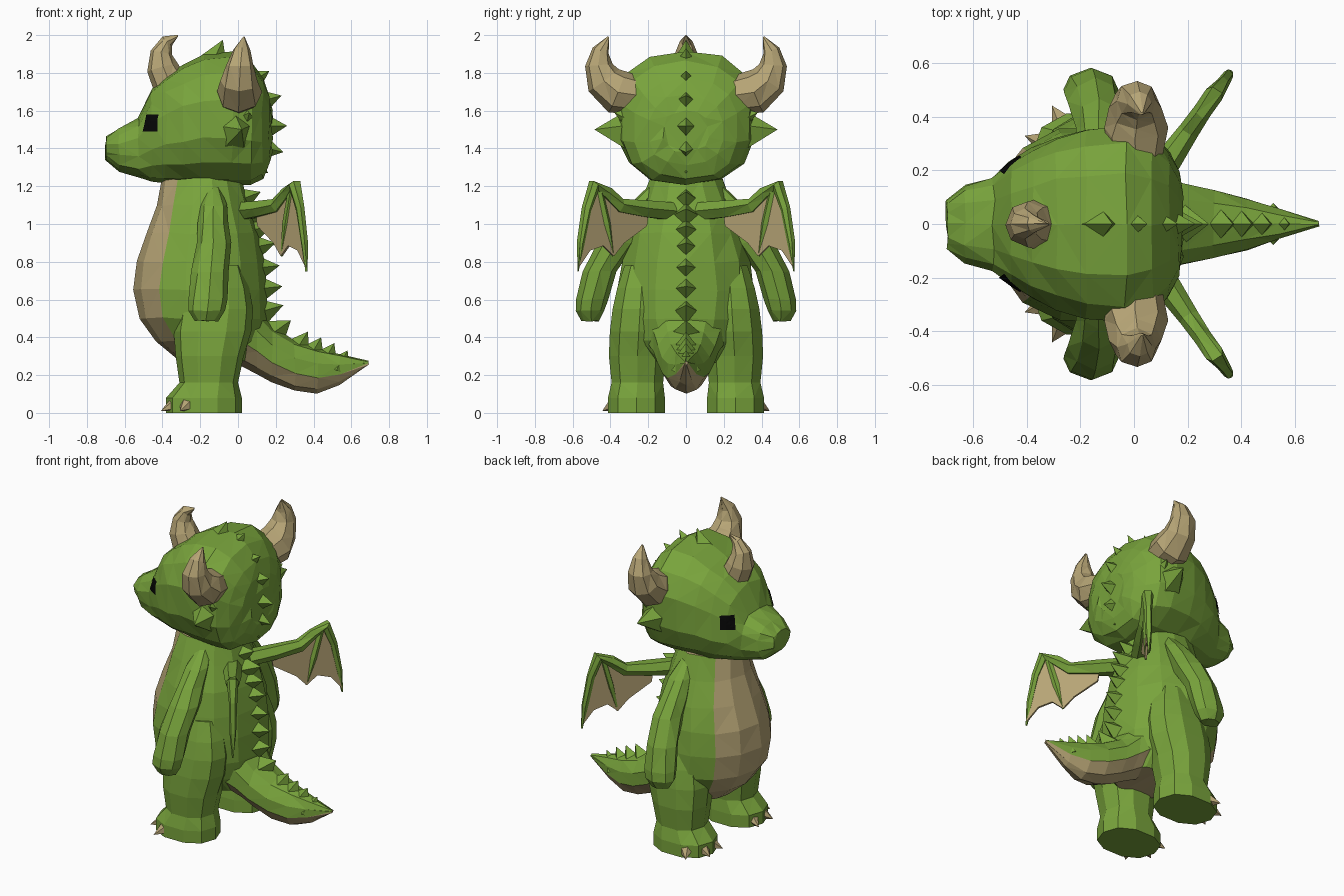
import bpy, bmesh, math, random
from mathutils import Vector as V
from mathutils.bvhtree import BVHTree

if "Cube" in bpy.data.objects:
    bpy.data.objects.remove(bpy.data.objects["Cube"])

random.seed(4)


def material(name, rgb):
    m = bpy.data.materials.new(name)
    m.diffuse_color = (*rgb, 1)
    m.use_nodes = True
    m.node_tree.nodes["Principled BSDF"].inputs["Base Color"].default_value = m.diffuse_color
    return m


GREEN = material("leaf green", (0.19, 0.37, 0.045))
TAN = material("horn tan", (0.47, 0.375, 0.18))
BLACK = material("eye black", (0.002, 0.002, 0.002))


def finish(name, bm, mats, mirror=False):
    bmesh.ops.recalc_face_normals(bm, faces=bm.faces)
    bmesh.ops.triangulate(bm, faces=bm.faces)
    me = bpy.data.meshes.new(name)
    bm.to_mesh(me)
    bm.free()
    for m in mats:
        me.materials.append(m)
    ob = bpy.data.objects.new(name, me)
    bpy.context.collection.objects.link(ob)
    if mirror:
        mod = ob.modifiers.new("mirror", 'MIRROR')
        mod.use_axis = (False, True, False)
        mod.use_mirror_merge = False
    return ob


def loft(name, rings, n, mats, mirror=False, power=1.0, jitter=0.006):
    """Skin through rings (centre, u, v); with two materials the columns nearest u get the second."""
    bm = bmesh.new()
    sp = lambda t: math.copysign(abs(t) ** power, t)
    rows = []
    for c, u, v in rings:
        row = []
        for k in range(n):
            a = 2 * math.pi * k / n
            p = V(c) + V(u) * sp(math.cos(a)) + V(v) * sp(math.sin(a))
            p += V([random.uniform(-jitter, jitter) for _ in range(3)])
            row.append(bm.verts.new(p))
        rows.append(row)
    for r0, r1 in zip(rows, rows[1:]):
        for k in range(n):
            f = bm.faces.new((r0[k], r0[(k + 1) % n], r1[(k + 1) % n], r1[k]))
            f.material_index = int(len(mats) > 1 and k in (0, 1, n - 2, n - 1))
    for row in (rows[0], rows[-1]):
        f = bm.faces.new(row)
        f.material_index = len(mats) - 1
    return finish(name, bm, mats, mirror)


def tube(name, pts, normal, n, mats, mirror=False, jitter=0.004):
    """Tapering tube along a planar path of (point, radius)."""
    normal = V(normal).normalized()
    rings = []
    for i, (p, r) in enumerate(pts):
        a, b = V(pts[max(i - 1, 0)][0]), V(pts[min(i + 1, len(pts) - 1)][0])
        side = (b - a).normalized().cross(normal)
        rings.append((p, normal * r, side * r))
    return loft(name, rings, n, mats, mirror, 1.0, jitter)


def spike(bm, base, tip, u, v, n=4):
    """Pyramid with an elliptical base spanned by u and v."""
    ring = [bm.verts.new(V(base) + V(u) * math.cos(2 * math.pi * k / n)
                         + V(v) * math.sin(2 * math.pi * k / n)) for k in range(n)]
    top = bm.verts.new(tip)
    bm.faces.new(ring)
    for k in range(n):
        bm.faces.new((ring[k], ring[(k + 1) % n], top))


# Head with snout: x, bottom z, top z, half width
head_rows = [(-.70, 1.34, 1.46, .09), (-.63, 1.28, 1.51, .15), (-.525, 1.245, 1.565, .18),
             (-.46, 1.23, 1.71, .235), (-.38, 1.22, 1.79, .285), (-.29, 1.215, 1.85, .33),
             (-.18, 1.21, 1.90, .36), (-.03, 1.205, 1.915, .375), (.07, 1.21, 1.86, .345),
             (.13, 1.24, 1.77, .28), (.165, 1.31, 1.68, .20), (.18, 1.38, 1.60, .12)]
head = loft("head", [((x, 0, (a + b) / 2), (0, 0, (a - b) / 2), (0, w, 0))
                     for x, a, b, w in head_rows], 14, [GREEN], power=.82)

# Body with tan belly: z, front x, back x, half width
body_rows = [(1.24, -.40, .02, .195), (1.1, -.43, .06, .25), (.95, -.48, .11, .31),
             (.8, -.53, .14, .35), (.65, -.55, .15, .37), (.5, -.52, .15, .36),
             (.38, -.44, .14, .30), (.27, -.30, .10, .18)]
loft("body", [(((a + b) / 2, 0, z), ((a - b) / 2, 0, 0), (0, w, 0))
              for z, a, b, w in body_rows], 14, [GREEN, TAN])

# Tail with tan underside: x, bottom z, top z, half width
tail_rows = [(-.02, .27, .66, .24), (.10, .205, .55, .185), (.18, .165, .455, .16),
             (.30, .12, .385, .135), (.42, .102, .345, .10), (.54, .15, .315, .06),
             (.69, .255, .275, .008)]
loft("tail", [((x, 0, (a + b) / 2), (0, 0, (a - b) / 2), (0, w, 0))
              for x, a, b, w in tail_rows], 10, [GREEN, TAN], jitter=.004)

# Legs: z, front x, back x, inner y, outer y
leg_rows = [(0, -.38, .02, .105, .42), (.08, -.38, .02, .105, .42), (.16, -.31, 0, .115, .40),
            (.3, -.33, .03, .10, .415), (.43, -.34, .07, .09, .41), (.55, -.32, .08, .09, .395),
            (.66, -.28, .06, .10, .37), (.78, -.24, .02, .12, .33)]
loft("leg", [(((a + b) / 2, (c + d) / 2, z), ((a - b) / 2, 0, 0), (0, (d - c) / 2, 0))
             for z, a, b, c, d in leg_rows], 10, [GREEN], True, .88, 0)

# Toe claws fanned around the front of the foot
bm = bmesh.new()
for deg in (-22, 18, 58):
    d = V((-math.cos(math.radians(deg)), math.sin(math.radians(deg)), 0))
    side = V((-d.y, d.x, 0))
    c = V((-.18, .265, .06)) + V((d.x * .15, d.y * .12, 0))
    spike(bm, c, c + d * .09 - V((0, 0, .05)), side * .055, V((0, 0, .055)), 5)
finish("toe_claws", bm, [TAN], True)

# Arms: z, centre x, centre y, half x, half y
arm_rows = [(1.19, -.13, .16, .04, .05), (1.10, -.13, .235, .07, .075), (1.0, -.13, .30, .08, .095),
            (.9, -.13, .365, .09, .10), (.75, -.145, .455, .10, .09), (.6, -.16, .495, .105, .085),
            (.54, -.165, .505, .10, .075), (.485, -.17, .505, .06, .045)]
loft("arm", [((x, y, z), (a, 0, 0), (0, b, 0)) for z, x, y, a, b in arm_rows],
     8, [GREEN], True, 1, .005)

# Side horns curving out and up, and one forehead horn
tube("side_horn", [((.005, .25, 1.68), .10), ((.005, .36, 1.70), .12), ((.005, .435, 1.76), .10),
                   ((.01, .462, 1.84), .075), ((.02, .45, 1.92), .045), ((.03, .41, 1.99), .004)],
     (1, 0, 0), 8, [TAN], True)
tube("forehead_horn", [((-.36, 0, 1.74), .095), ((-.40, 0, 1.83), .085), ((-.405, 0, 1.91), .058),
                       ((-.375, 0, 1.965), .034), ((-.32, 0, 1.995), .004)],
     (0, 1, 0), 8, [TAN])

# Pointed ears
bm = bmesh.new()
spike(bm, (-.03, .29, 1.485), (.02, .485, 1.50), (0, 0, .13), (.11, 0, 0), 5)
spike(bm, (.03, .28, 1.54), (.06, .38, 1.59), (0, 0, .08), (.07, 0, 0), 4)
finish("ear", bm, [GREEN], True)

# Spines from crown to tail: tip x, tip z, pointing angle
spines = [(-.08, 1.975, 70), (.05, 1.93, 55), (.165, 1.81, 35), (.23, 1.68, 20), (.26, 1.52, 5),
          (.24, 1.38, -10), (.16, 1.27, -25), (.12, 1.17, 25), (.17, 1.08, 20), (.185, .99, 15),
          (.20, .90, 15), (.22, .78, 10), (.235, .67, 10), (.24, .57, 20), (.28, .49, 40),
          (.37, .43, 62), (.44, .40, 65), (.51, .37, 65), (.58, .33, 65)]
bm = bmesh.new()
for i, (x, z, deg) in enumerate(spines):
    a = math.radians(deg)
    d, t = V((math.cos(a), 0, math.sin(a))), V((-math.sin(a), 0, math.cos(a)))
    tip = V((x, 0, z))
    depth = .14 if i < 14 else .12
    spike(bm, tip - d * depth + t * .01, tip, t * .085, V((0, .078, 0)))
finish("spines", bm, [GREEN])


# Wings lie in an upright plane swept backwards
def wing(y, z):
    return V((.135 + (y - .25) * .71, y, z))


WN = V((1, -.7, 0)).normalized()
tube("wing_arm", [(wing(y, z), r) for y, z, r in
                  ((.08, 1.07, .055), (.22, 1.08, .05), (.35, 1.10, .04), (.42, 1.165, .035),
                   (.485, 1.205, .036), (.525, 1.08, .027), (.555, .9, .02), (.57, .75, .003))],
     WN, 6, [GREEN], True)
tube("wing_finger", [(wing(y, z), r) for y, z, r in
                     ((.46, 1.18, .02), (.42, 1.0, .022), (.385, .83, .006))],
     WN, 5, [GREEN], True, 0)
outline = [(.2, 1.07), (.36, 1.1), (.48, 1.2), (.525, 1.08), (.555, .9), (.57, .77), (.51, .86),
           (.44, .885), (.385, .83), (.33, .9), (.21, .99)]
bm = bmesh.new()
front = bm.faces.new([bm.verts.new(wing(y, z) - WN * .007) for y, z in outline])
ext = bmesh.ops.extrude_face_region(bm, geom=[front], use_keep_orig=True)
for g in ext["geom"]:
    if isinstance(g, bmesh.types.BMVert):
        g.co += WN * .014
finish("wing_membrane", bm, [TAN], True)

# Eyes: thin plates laid on the head surface
tree = BVHTree.FromPolygons([v.co for v in head.data.vertices],
                            [p.vertices[:] for p in head.data.polygons])
for s, side in ((1, "left"), (-1, "right")):
    d, u = V((-.8, .6 * s, 0)), V((.6, .8 * s, 0))
    c = V((-.445, .212 * s, 1.535))
    bm = bmesh.new()
    grid = []
    for i in range(6):
        for j in range(6):
            o = c + u * (i / 5 - .5) * .09 + V((0, 0, (j / 5 - .5) * .09))
            hit = tree.ray_cast(o + d * .3, -d)[0] or o
            grid.append(bm.verts.new(hit + d * .006))
    for i in range(5):
        for j in range(5):
            k = i * 6 + j
            bm.faces.new((grid[k], grid[k + 1], grid[k + 7], grid[k + 6]))
    finish(side + "_eye", bm, [BLACK])
